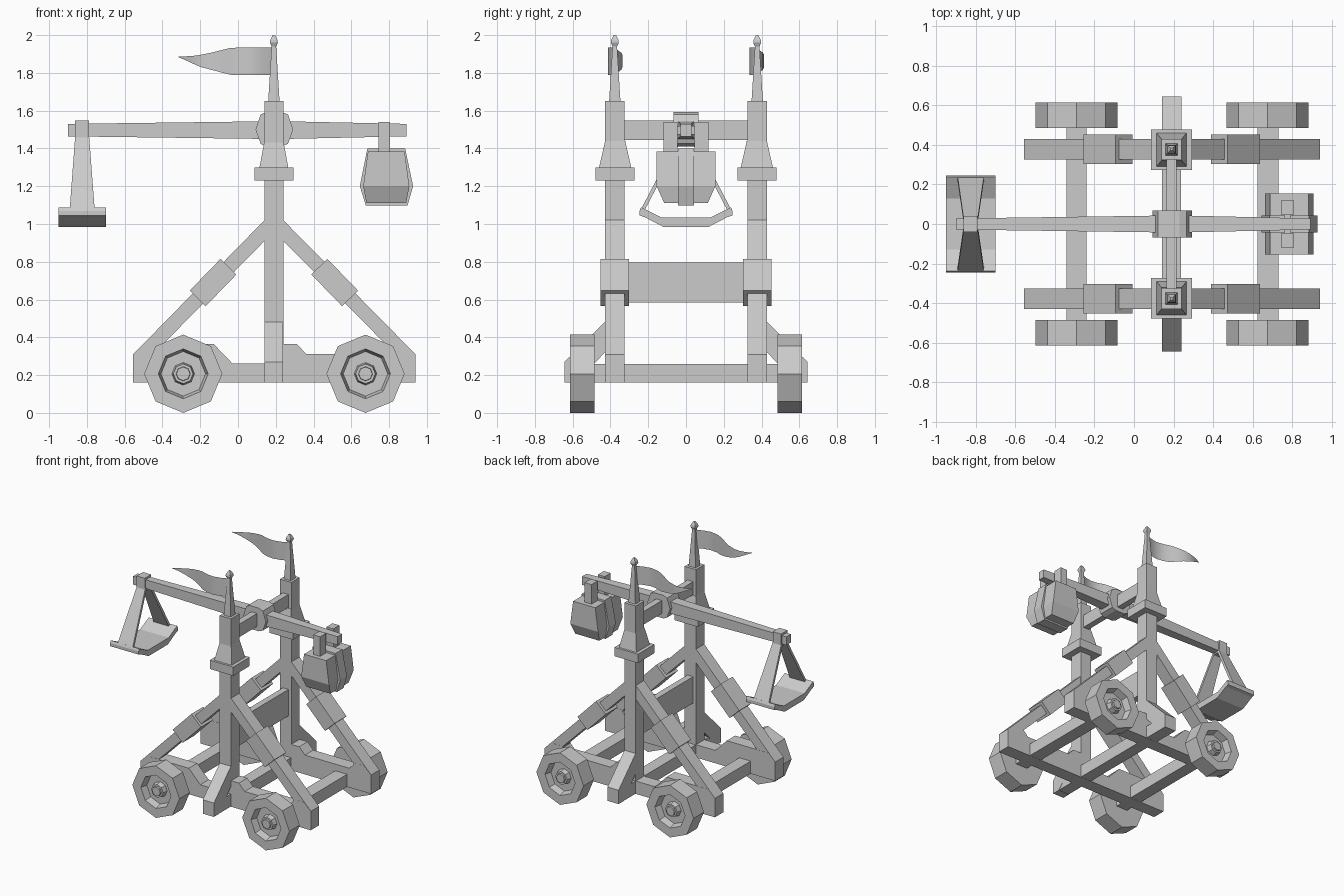
import bpy, bmesh, math
from mathutils import Vector

if "Cube" in bpy.data.objects:
    bpy.data.objects.remove(bpy.data.objects["Cube"])


def make(name, verts, faces):
    me = bpy.data.meshes.new(name)
    me.from_pydata(verts, [], faces)
    bm = bmesh.new()
    bm.from_mesh(me)
    bmesh.ops.recalc_face_normals(bm, faces=bm.faces)
    bm.to_mesh(me)
    bm.free()
    ob = bpy.data.objects.new(name, me)
    bpy.context.collection.objects.link(ob)
    return ob


def skin(name, rings):
    """Capped surface through rings of equal point count."""
    n = len(rings[0])
    verts = [p for r in rings for p in r]
    faces = [tuple(range(n)), tuple(range(len(verts) - n, len(verts)))]
    for k in range(len(rings) - 1):
        for i in range(n):
            j = (i + 1) % n
            faces.append((k * n + i, k * n + j, (k + 1) * n + j, (k + 1) * n + i))
    return make(name, verts, faces)


def prism(name, pts, axis, lo, hi):
    """Outline in xz (axis y) or yz (axis x), extruded from lo to hi."""
    f = (lambda a, b, t: (a, t, b)) if axis == 'y' else (lambda a, b, t: (t, a, b))
    return skin(name, [[f(a, b, t) for a, b in pts] for t in (lo, hi)])


def tower(name, cx, cy, secs):
    """Stack of rectangles (z, half x, half y)."""
    return skin(name, [[(cx + a * hx, cy + b * hy, z) for a, b in
                        ((-1, -1), (1, -1), (1, 1), (-1, 1))] for z, hx, hy in secs])


def box(name, x0, x1, y0, y1, z0, z1):
    return tower(name, (x0 + x1) / 2, (y0 + y1) / 2,
                 [(z, (x1 - x0) / 2, (y1 - y0) / 2) for z in (z0, z1)])


PX, PY = 0.19, 0.377   # post position

for s, side in ((-1, "front"), (1, "back")):
    y0, y1 = sorted((s * 0.325, s * 0.43))
    cy = s * PY
    # Base rail with raised axle blocks
    prism(side + "_rail", [(-.555, .16), (.94, .16), (.94, .31), (.88, .366), (.80, .366),
                           (.75, .313), (.36, .313), (.31, .366), (.24, .366), (.19, .262),
                           (.09, .262), (-.03, .262), (-.13, .366), (-.50, .366), (-.555, .31)],
          'y', y0, y1)
    # Tower post, collar and finial
    box(side + "_post", .14, .24, y0, y1, .16, 1.65)
    tower(side + "_collar", PX, s * .375, [(1.23, .103, .103), (1.30, .103, .103)])
    tower(side + "_collar_taper", PX, s * .375, [(1.30, .076, .085), (1.44, .05, .053)])
    tower(side + "_finial", PX, cy, [(1.65, .03, .03), (1.94, .012, .012), (1.96, .021, .021),
                                     (1.975, .019, .019), (2.0, .006, .006)])
    for d, end in ((-1, "left"), (1, "right")):
        # Diagonal strut and its wrapped binding
        e = -.555 if d < 0 else .94
        p = PX + d * .05
        prism(f"{side}_{end}_strut", [(e, .16), (e, .31), (p, 1.02), (PX, 1.02), (PX, .87),
                                      (p, .91), (e - d * .155, .36), (e - d * .155, .16)],
              'y', y0 + .001, y1 - .001)
        c = Vector((PX + d * .322, .69))
        u = Vector((-d, 1.03)).normalized()
        v = Vector((-u.y, u.x))
        prism(f"{side}_{end}_binding", [c + u * a * .117 + v * b * .059 for a, b in
                                        ((-1, -1), (1, -1), (1, 1), (-1, 1))],
              'y', s * .377 - .075, s * .377 + .075)
    # Outrigger brace on the middle beam
    prism(side + "_outer_brace", [(s * .42, .48), (s * .43, .48), (s * .643, .27), (s * .643, .16),
                                  (s * .58, .16), (s * .43, .32), (s * .42, .32)],
          'x', .141, .239)
    # Rippling pennant
    outline = [(.19, 1.935, 1.79), (.13, 1.935, 1.79), (.07, 1.935, 1.79), (.01, 1.934, 1.79),
               (-.04, 1.932, 1.79), (-.09, 1.92, 1.803), (-.14, 1.907, 1.816),
               (-.19, 1.897, 1.829), (-.23, 1.891, 1.845), (-.27, 1.888, 1.864), (-.315, 1.886, 1.883)]
    verts = []
    for x, top, bot in outline:
        y = s * .375 - .038 * math.sin((PX - x) / .5 * math.tau)
        verts += [(x, y, top), (x, y, bot)]
    flag = make(side + "_pennant", verts,
                [(2 * i, 2 * i + 1, 2 * i + 3, 2 * i + 2) for i in range(len(outline) - 1)])
    for f in flag.data.polygons:
        f.use_smooth = True
    # Octagonal wheels with recessed face and hub
    for cx, end in ((-.29, "left"), (.675, "right")):
        prof = [(.04, .485), (.207, .485), (.207, .615), (.132, .615), (.118, .56),
                (.06, .56), (.052, .60), (.038, .60), (.036, .612)]
        skin(f"{side}_{end}_wheel", [[(cx + r * math.cos(i * math.tau / 8), s * y,
                                       .207 + r * math.sin(i * math.tau / 8))
                                      for i in range(8)] for r, y in prof])

# Cross beams of the chassis and between the posts
box("left_axle_beam", -.34, -.24, -.49, .49, .161, .26)
box("right_axle_beam", .625, .73, -.49, .49, .161, .26)
box("middle_beam", .142, .238, -.64, .64, .161, .26)
box("cross_plank", .165, .215, -.326, .326, .585, .795)
box("pivot_beam", .165, .215, -.33, .33, 1.445, 1.548)

# Throwing arm and pivot hub
skin("throwing_arm", [[(x, a * hy, 1.497 + b * hz) for a, b in
                       ((-1, -1), (1, -1), (1, 1), (-1, 1))]
                      for x, hy, hz in ((-.90, .028, .033), (.10, .042, .046),
                                        (.28, .042, .046), (.893, .028, .033))])
prism("pivot_hub", [(.093, 1.5), (.12, 1.58), (.15, 1.593), (.23, 1.593), (.265, 1.58), (.292, 1.5),
                    (.265, 1.425), (.23, 1.41), (.15, 1.41), (.12, 1.425)], 'y', -.067, .067)

# Counterweight sack, centre strap and hangers
tower("counterweight", .785, 0, [(1.11, .105, .115), (1.20, .122, .155), (1.385, .097, .155)])
prism("counterweight_strap", [(.685, 1.40), (.885, 1.40), (.927, 1.20), (.897, 1.097),
                              (.677, 1.097), (.645, 1.20)], 'y', -.042, .042)
for s, side in ((-1, "front"), (1, "back")):
    box(side + "_hanger", .745, .805, *sorted((s * .045, s * .12)), 1.37, 1.54)
box("hanger_pin", .758, .792, -.12, .12, 1.475, 1.52)

# Sling: arm cap, two straps and the shallow pan
box("sling_cap", -.862, -.79, -.04, .04, 1.45, 1.547)
for s, side in ((-1, "front"), (1, "back")):
    skin(side + "_sling_strap", [[(-.825 + a * hx, s * (y + b * .011), z) for a, b in
                                  ((-1, -1), (1, -1), (1, 1), (-1, 1))]
                                 for hx, y, z in ((.035, .012, 1.49), (.067, .234, 1.065))])
half = [(.12, .985), (.22, 1.037), (.246, 1.045), (.246, 1.07), (.238, 1.088), (.13, 1.035)]
prism("sling_pan", half + [(-y, z) for y, z in reversed(half)], 'x', -.95, -.70)
